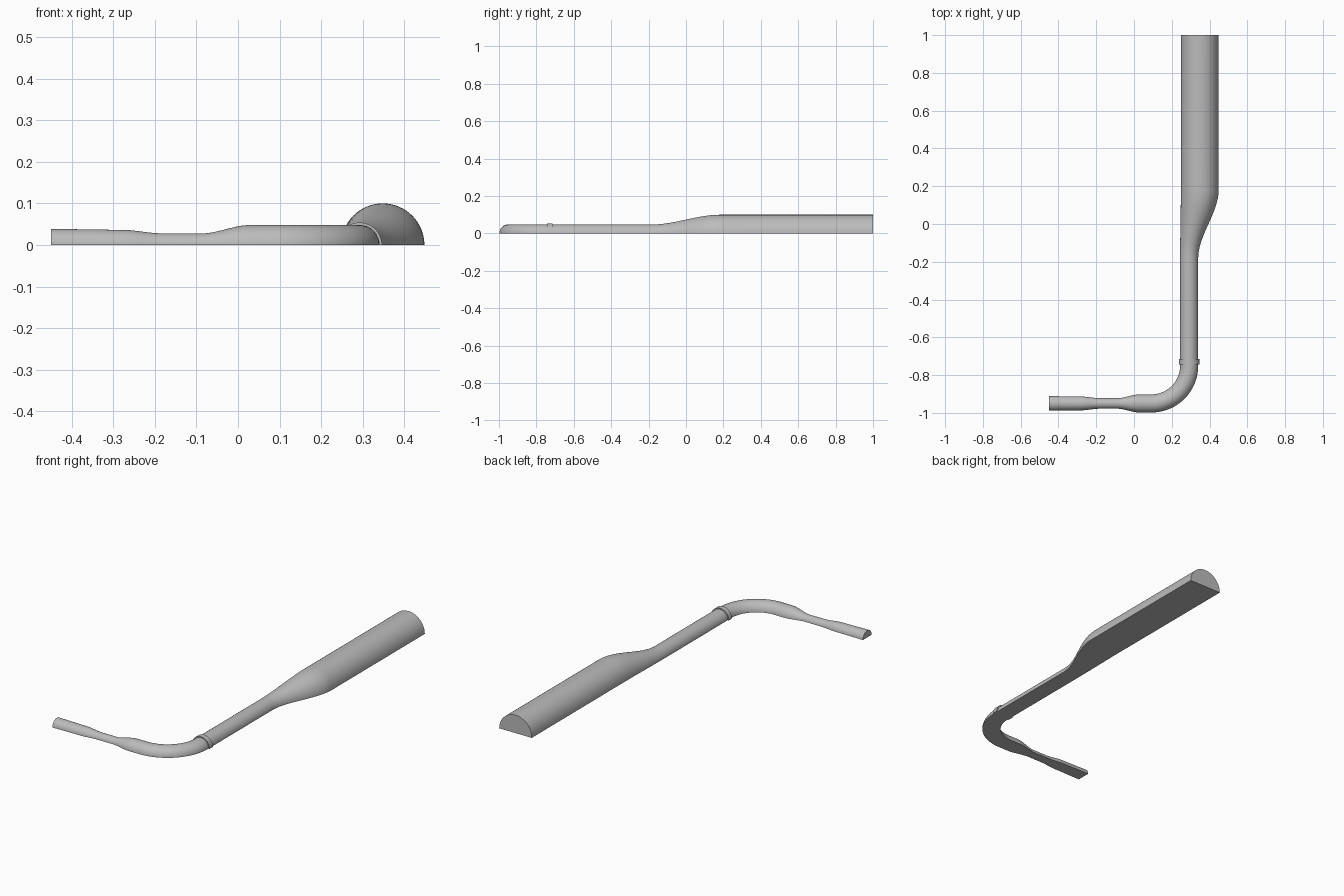
import bpy, bmesh
from math import pi, sin, cos, radians
from mathutils import Vector

if "Cube" in bpy.data.objects:
    bpy.data.objects.remove(bpy.data.objects["Cube"])

grey = bpy.data.materials.new("plain grey")
grey.use_nodes = True
colour = (0.5, 0.5, 0.5, 1)
grey.diffuse_color = colour
grey.node_tree.nodes["Principled BSDF"].inputs["Base Color"].default_value = colour

ARC = 32            # sides of each half-round section
PIPE_X, PIPE_R = 0.292, 0.048
WIDE_X, WIDE_R = 0.348, 0.1
BEND_R = 0.2
BEND_Y = -0.75


def ease(a, b, t):
    return a + (b - a) * t * t * (3 - 2 * t)


def half_round(name, stations):
    """Sweep a half disc, flat side down, through (x, y, heading, radius) stations."""
    bm = bmesh.new()
    rings = []
    for x, y, heading, r in stations:
        side = Vector((sin(heading), -cos(heading), 0))
        ring = []
        for i in range(ARC + 1):
            a = pi * i / ARC
            ring.append(bm.verts.new(Vector((x, y, 0)) + side * r * cos(a) + Vector((0, 0, r * sin(a)))))
        rings.append(ring)
    for p, q in zip(rings, rings[1:]):
        for i in range(ARC + 1):
            j = (i + 1) % (ARC + 1)
            bm.faces.new((p[i], p[j], q[j], q[i]))
    bm.faces.new(rings[0])
    bm.faces.new(rings[-1])
    bmesh.ops.recalc_face_normals(bm, faces=bm.faces)
    mesh = bpy.data.meshes.new(name)
    bm.to_mesh(mesh)
    bm.free()
    mesh.materials.append(grey)
    obj = bpy.data.objects.new(name, mesh)
    bpy.context.collection.objects.link(obj)
    bpy.ops.object.select_all(action="DESELECT")
    obj.select_set(True)
    bpy.context.view_layer.objects.active = obj
    bpy.ops.object.shade_smooth_by_angle(angle=radians(35))
    return obj


north = pi / 2
path = []

# Outlet leg: slightly flared end, narrow throat, then full pipe size
outlet = [(-0.449, 0.0385), (-0.28, 0.0365), (-0.18, 0.0278), (-0.09, 0.0275), (0.03, PIPE_R)]
leg_y = BEND_Y - BEND_R
for (x0, r0), (x1, r1) in zip(outlet, outlet[1:]):
    for k in range(12):
        t = k / 12
        path.append((x0 + (x1 - x0) * t, leg_y, 0, ease(r0, r1, t)))
path.append((outlet[-1][0], leg_y, 0, PIPE_R))

# Quarter bend
for k in range(25):
    a = north * k / 24
    path.append((PIPE_X - BEND_R + BEND_R * sin(a), BEND_Y - BEND_R * cos(a), a, PIPE_R))

# Straight pipe, widening with one side kept in line, and wide body
for k in range(25):
    t = k / 24
    path.append((ease(PIPE_X, WIDE_X, t), -0.18 + 0.36 * t, north, ease(PIPE_R, WIDE_R, t)))
path.append((WIDE_X, 1.0, north, WIDE_R))

half_round("half_pipe_body", path)

# Raised band where the bend meets the straight pipe
half_round("joint_collar", [(PIPE_X, y, north, 0.054) for y in (-0.744, -0.715)])
